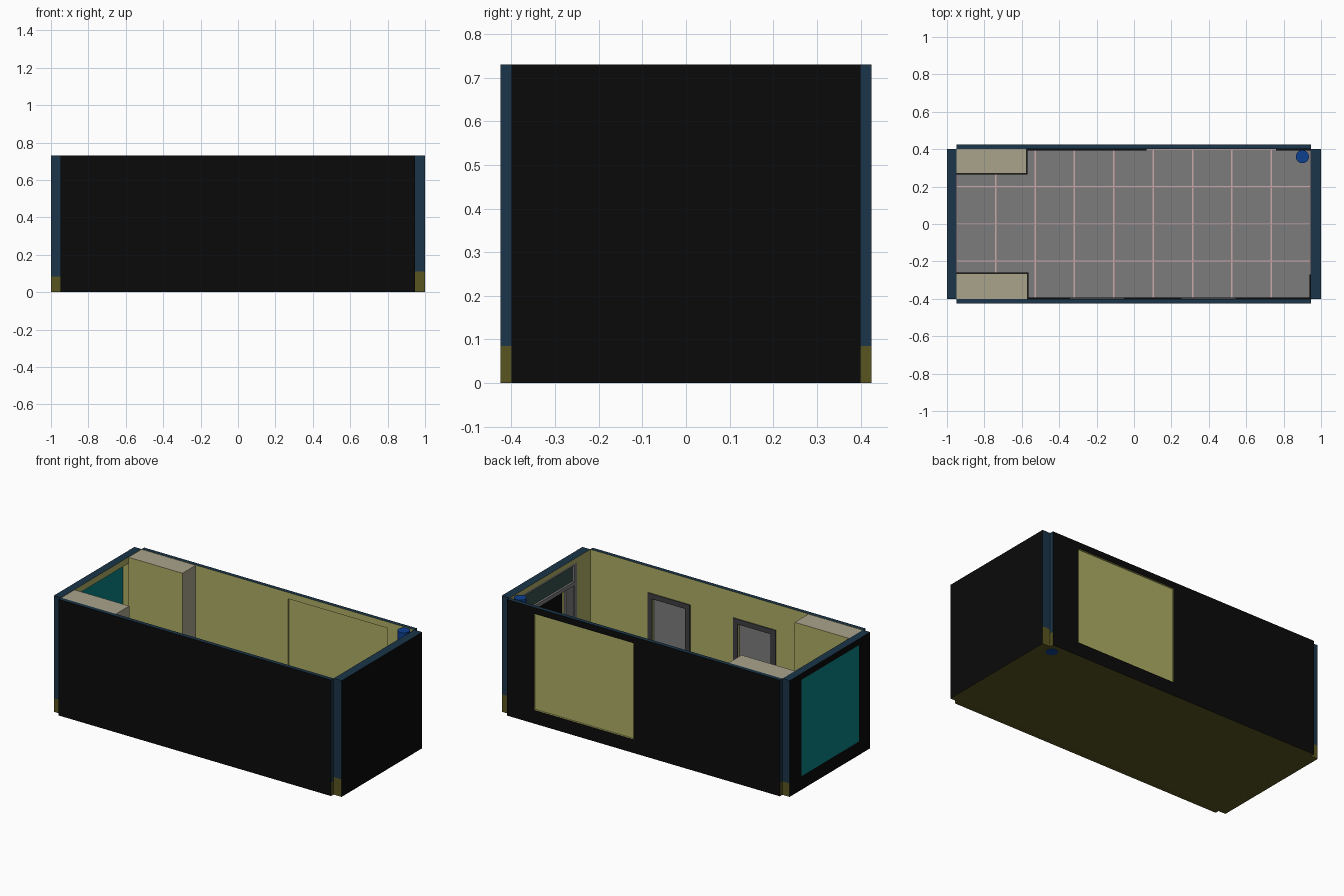
import bpy, bmesh
from mathutils import Vector

if "Cube" in bpy.data.objects:
    bpy.data.objects.remove(bpy.data.objects["Cube"])

H, FLOOR = 0.73, 0.085


def mat(name, r, g, b):
    m = bpy.data.materials.new(name)
    m.diffuse_color = (r, g, b, 1)
    m.use_nodes = True
    m.node_tree.nodes["Principled BSDF"].inputs["Base Color"].default_value = m.diffuse_color
    return m


BLACK = mat("outer_black", .003, .003, .003)
YELLOW = mat("wall_yellow", .42, .42, .13)
BLUE = mat("edge_blue", .011, .036, .065)
OLIVE = mat("base_olive", .10, .09, .015)
BEIGE = mat("column_beige", .40, .37, .26)
TEAL = mat("teal", .003, .22, .23)
GLASS = mat("dark_glass", .035, .08, .07)
GREY = mat("tile_grey", .2, .2, .2)
DARK = mat("frame_dark", .05, .05, .055)
PINK = mat("grout_pink", .6, .4, .4)
ROYAL = mat("pipe_blue", .004, .05, .28)


def add_box(bm, x, y, z):
    vs = bmesh.ops.create_cube(bm, size=1)["verts"]
    for v in vs:
        v.co = [r[0] + (c + .5) * (r[1] - r[0]) for r, c in zip((x, y, z), v.co)]


def boxes(name, material, *ranges):
    """One object made of boxes, each given as x, y, z ranges."""
    bm = bmesh.new()
    for r in ranges:
        add_box(bm, *r)
    me = bpy.data.meshes.new(name)
    bm.to_mesh(me)
    bm.free()
    ob = bpy.data.objects.new(name, me)
    bpy.context.collection.objects.link(ob)
    me.materials.append(material)
    return ob


def wall(name, x, y, outward, base_h, openings=()):
    """Wall box, cut by openings, then coloured by face direction."""
    ob = boxes(name, BLACK, (x, y, (0, H)))
    for o in openings:
        cut = boxes("cutter", YELLOW, o)
        cut.hide_render = True
        m = ob.modifiers.new("opening", "BOOLEAN")
        m.operation, m.solver, m.object = "DIFFERENCE", "EXACT", cut
        bpy.context.view_layer.objects.active = ob
        bpy.ops.object.modifier_apply(modifier=m.name)
        bpy.data.objects.remove(cut)
    me = ob.data
    me.materials.clear()
    for m in (BLACK, YELLOW, BLUE, OLIVE):
        me.materials.append(m)
    bm = bmesh.new()
    bm.from_mesh(me)
    bmesh.ops.bisect_plane(bm, geom=bm.verts[:] + bm.edges[:] + bm.faces[:],
                           plane_co=(0, 0, base_h), plane_no=(0, 0, 1))
    out = Vector(outward)
    i = 0 if out.x else 1
    lim = (x, y)[1 - i]
    for f in bm.faces:
        c, d = f.calc_center_median(), f.normal.dot(out)
        at_end = min(abs(c[1 - i] - lim[0]), abs(c[1 - i] - lim[1])) < .001
        if d > .5:
            f.material_index = 0
        elif c.z > H - .001:
            f.material_index = 2
        elif c.z < .001:
            f.material_index = 3
        elif at_end and abs(d) < .5:
            f.material_index = 3 if c.z < base_h else 2
        else:
            f.material_index = 1
    bm.to_mesh(me)
    bm.free()
    return ob


# Walls with their openings and door recesses
DOORS = ((.25, .545), (-.345, -.05))
B = .032
wall("front_wall", (-.95, .945), (-.425, -.4), (0, -1, 0), FLOOR,
     [((a + B, b - B), (-.418, -.39), (FLOOR, .535)) for a, b in DOORS])
wall("back_wall", (-.95, .945), (.4, .425), (0, 1, 0), FLOOR,
     [((.068, .76), (.39, .44), (FLOOR, .69))])
wall("left_wall", (-1, -.95), (-.4, .4), (-1, 0, 0), FLOOR,
     [((-1.01, -.94), (-.29, .28), (FLOOR, .69))])
wall("right_wall", (.945, 1), (-.4, .4), (1, 0, 0), .11,
     [((.93, .99), (-.27, .28), (FLOOR, .70))])

# Panels filling the two through openings
boxes("back_panel", YELLOW, ((.068, .76), (.410, .413), (FLOOR, .69)))
boxes("teal_panel", TEAL, ((-1.0, -.997), (-.29, .28), (FLOOR, .69)))

# Inner doors on the front wall
for n, (a, b) in enumerate(DOORS):
    y = (-.4, -.394)
    boxes(f"door_frame_{n}", DARK, ((a, a + B), y, (FLOOR, .567)),
          ((b - B, b), y, (FLOOR, .567)), ((a + B, b - B), y, (.535, .567)))
    boxes(f"door_leaf_{n}", GREY, ((a + B, b - B), (-.418, -.415), (FLOOR, .535)))

# Entrance in the right wall: posts, bars, side panels, transom and dark door
fx = (.947, .975)
boxes("entrance_frame", GREY,
      (fx, (-.27, -.245), (FLOOR, .70)), (fx, (.255, .28), (FLOOR, .70)),
      (fx, (-.245, .255), (.56, .585)), (fx, (-.245, .255), (.685, .70)),
      ((.955, .97), (-.245, -.175), (FLOOR, .56)),
      ((.955, .97), (.185, .255), (FLOOR, .56)))
boxes("entrance_transom", GLASS, ((.96, .965), (-.245, .255), (.585, .685)))
boxes("entrance_door", BLACK, ((.985, .99), (-.175, .185), (FLOOR, .56)))

# Floor slab, grout layer and tiles
boxes("floor_slab", OLIVE, ((-.95, .945), (-.4, .4), (.001, FLOOR - .003)))
boxes("grout", PINK, ((-.95, .945), (-.4, .4), (FLOOR - .003, FLOOR)))
tx, ty, g = 1.895 / 9, .2, .004
boxes("floor_tiles", GREY, *[
    ((-.95 + i * tx + g, -.95 + (i + 1) * tx - g),
     (-.4 + j * ty + g, -.4 + (j + 1) * ty - g), (FLOOR - .001, FLOOR + .002))
    for i in range(9) for j in range(4)])

# Corner columns, room-facing side painted like the walls
for name, x1, y, face in (("back_column", -.575, (.27, .4), -1),
                          ("front_column", -.57, (-.4, -.265), 1)):
    ob = boxes(name, BEIGE, ((-.95, x1), y, (FLOOR, H - .002)))
    ob.data.materials.append(YELLOW)
    for p in ob.data.polygons:
        if p.normal.y * face > .5:
            p.material_index = 1

# Skirting along walls and columns
s, sz = .006, (FLOOR, FLOOR + .03)
boxes("skirting", BLACK,
      ((-.575, .068), (.4 - s, .4), sz), ((.76, .945), (.4 - s, .4), sz),
      ((-.95, -.575), (.27 - s, .27), sz), ((-.575, -.575 + s), (.27 - s, .4), sz),
      ((-.95, -.57), (-.265, -.265 + s), sz), ((-.57, -.57 + s), (-.4, -.265 + s), sz),
      ((-.57, -.345), (-.4, -.4 + s), sz), ((-.05, .25), (-.4, -.4 + s), sz),
      ((.545, .945), (-.4, -.4 + s), sz), ((.945 - s, .945), (-.4, -.27), sz))

# Round pipe in the back right corner
bpy.ops.mesh.primitive_cylinder_add(vertices=32, radius=.035, depth=H, location=(.9, .36, H / 2))
pipe = bpy.context.object
pipe.name = "corner_pipe"
pipe.data.materials.append(ROYAL)
bpy.ops.object.shade_smooth_by_angle()
